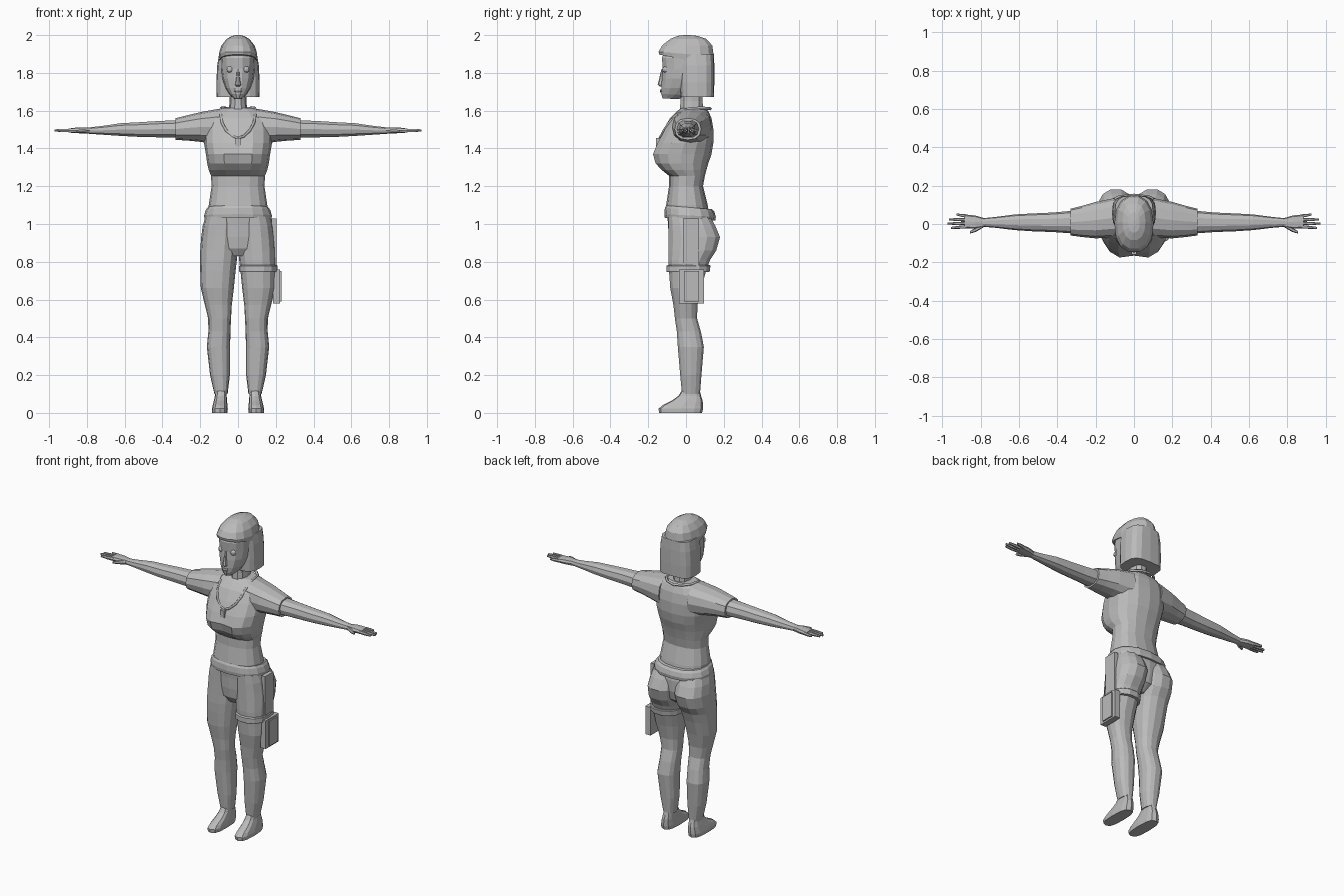
import bpy, bmesh, math
from mathutils import Vector
from mathutils.bvhtree import BVHTree

grey = bpy.data.materials.new("plain_grey")
grey.diffuse_color = (0.5, 0.5, 0.5, 1)


def finish(name, bm):
    bmesh.ops.recalc_face_normals(bm, faces=bm.faces)
    me = bpy.data.meshes.new(name)
    bm.to_mesh(me)
    bm.free()
    me.materials.append(grey)
    ob = bpy.data.objects.new(name, me)
    bpy.context.collection.objects.link(ob)
    return ob


def spow(v, p):
    return math.copysign(abs(v) ** p, v)


# Loft through rounded sections (t, a0, a1, b0, b1, tilt, dent).
# axis z: a is x and b is y; axis x: a is y and b is z.
def loft(name, rings, axis="z", n=16, power=0.85, side=1):
    bm = bmesh.new()
    rows = []
    for r in rings:
        t, a0, a1, b0, b1 = r[:5]
        tilt = r[5] if len(r) > 5 else 0
        dent = r[6] if len(r) > 6 else 0
        row = []
        for i in range(n):
            w = 2 * math.pi * i / n
            a = (a0 + a1) / 2 + (a1 - a0) / 2 * spow(math.cos(w), power)
            db = (b1 - b0) / 2 * spow(math.sin(w), power)
            b = (b0 + b1) / 2 + db
            if i == n * 3 // 4:
                b += dent
            tt = t + tilt * db
            co = (a, b, tt) if axis == "z" else (tt, a, b)
            row.append(bm.verts.new((co[0] * side, co[1], co[2])))
        rows.append(row)
    for p, q in zip(rows, rows[1:]):
        for i in range(n):
            j = (i + 1) % n
            bm.faces.new((p[i], p[j], q[j], q[i]))
    bm.faces.new(rows[0])
    bm.faces.new(rows[-1])
    return finish(name, bm)


def pair(name, rings, **kw):
    for label, s in (("left_", 1), ("right_", -1)):
        loft(label + name, rings, side=s, **kw)


def sym(z, w, f, b, tilt=0, dent=0):
    return (z, -w, w, f, b, tilt, dent)


def box(name, x0, x1, y0, y1, z0, z1):
    bm = bmesh.new()
    bmesh.ops.create_cube(bm, size=1)
    for v in bm.verts:
        v.co = ((x0 + x1) / 2 + v.co.x * (x1 - x0), (y0 + y1) / 2 + v.co.y * (y1 - y0),
                (z0 + z1) / 2 + v.co.z * (z1 - z0))
    return finish(name, bm)


# Shirt body with bust
shirt = loft("shirt", [
    sym(1.04, .155, -.10, .125), sym(1.10, .155, -.105, .115), sym(1.20, .14, -.09, .09),
    sym(1.255, .143, -.09, .10), sym(1.285, .155, -.135, .108, 0, .015),
    sym(1.32, .163, -.17, .118, 0, .02), sym(1.37, .17, -.185, .135, 0, .02),
    sym(1.43, .18, -.16, .145, 0, .012), sym(1.50, .18, -.12, .145),
    sym(1.56, .165, -.085, .135), sym(1.595, .13, -.05, .12), sym(1.615, .085, -.025, .10)])
# Sleeves
pair("sleeve", [(.10, -.07, .135, 1.42, 1.61), (.20, -.075, .115, 1.435, 1.592),
                (.27, -.068, .095, 1.442, 1.575), (.33, -.06, .08, 1.445, 1.56)],
     axis="x", n=12)
# Arms
pair("arm", [(.31, -.05, .07, 1.455, 1.552), (.42, -.042, .06, 1.457, 1.547),
             (.53, -.038, .055, 1.46, 1.54), (.62, -.032, .05, 1.465, 1.535),
             (.72, -.02, .037, 1.472, 1.52), (.79, -.014, .03, 1.477, 1.512)],
     axis="x", n=10)
# Hands, fingers and thumbs
pair("palm", [(.78, -.014, .03, 1.478, 1.511), (.83, -.025, .045, 1.48, 1.512),
              (.885, -.022, .05, 1.482, 1.508)], axis="x", n=8, power=.6)
for k, (y, drift, tip) in enumerate([(-.014, -.006, .955), (.004, -.002, .972),
                                    (.022, .002, .965), (.041, .008, .925)]):
    pair("finger_%d" % (k + 1), [
        (.87, y - .009, y + .009, 1.484, 1.506),
        ((.87 + tip) / 2, y + drift / 2 - .008, y + drift / 2 + .008, 1.485, 1.505),
        (tip, y + drift - .005, y + drift + .005, 1.489, 1.502)], axis="x", n=6)
pair("thumb", [(.785, -.018, .005, 1.483, 1.507), (.825, -.041, -.02, 1.482, 1.503),
               (.855, -.05, -.036, 1.484, 1.498)], axis="x", n=6)

# Trousers: pelvis, then a leg on each side
loft("pelvis", [sym(.83, .05, -.06, .08), sym(.87, .13, -.085, .13),
                sym(.93, .17, -.092, .145), sym(1.0, .178, -.095, .145),
                sym(1.05, .165, -.10, .135)])
pair("trouser_leg", [
    (.10, .055, .125, -.022, .075), (.20, .043, .148, -.032, .083),
    (.35, .042, .165, -.045, .096), (.43, .040, .157, -.05, .08),
    (.50, .037, .158, -.06, .06), (.57, .033, .175, -.068, .062),
    (.66, .022, .197, -.085, .082), (.75, .013, .20, -.092, .108),
    (.81, .006, .20, -.095, .13), (.86, 0, .20, -.095, .163),
    (.93, -.005, .195, -.095, .183), (.99, -.005, .187, -.095, .158),
    (1.04, 0, .172, -.095, .13)], n=14)
# Belt
loft("belt", [sym(1.025, .177, -.112, .155, -.05), sym(1.045, .18, -.115, .158, -.05),
              sym(1.075, .17, -.112, .15, -.08), sym(1.088, .16, -.105, .138, -.08)])

# Shoes with low toes
pair("shoe", [(0, .056, .137, -.143, .085), (.022, .054, .138, -.145, .09),
              (.04, .056, .134, -.125, .09), (.065, .058, .128, -.075, .088),
              (.09, .06, .122, -.04, .08), (.13, .063, .118, -.015, .07)],
     n=12, power=.7)

# Holster hung from the belt and strapped to one thigh
loft("thigh_strap", [(.745, .008, .208, -.104, .125), (.75, .006, .21, -.106, .128),
                     (.778, .006, .21, -.106, .132), (.782, .01, .206, -.10, .128)], n=14)
box("holster_hanger", .178, .203, -.015, .068, .74, 1.03)
box("holster_pouch", .185, .222, -.037, .095, .58, .76)
box("holster_flap", .215, .23, -.01, .07, .59, .75)

# Neck and head
loft("neck", [sym(1.53, .065, -.06, .11), sym(1.60, .05, -.035, .095),
              sym(1.65, .044, -.032, .09), sym(1.76, .046, -.03, .09)], n=10)
loft("head", [sym(1.663, .022, -.125, -.04, -.05), sym(1.685, .045, -.133, .02, -.05),
              sym(1.72, .066, -.133, .06), sym(1.77, .083, -.13, .09),
              sym(1.82, .09, -.126, .11), sym(1.88, .093, -.13, .12),
              sym(1.94, .07, -.10, .11)], n=14, power=.9)
# Nose, lips and eyes
loft("nose", [sym(1.728, .012, -.138, -.11), sym(1.737, .015, -.15, -.11),
              sym(1.77, .010, -.142, -.11), sym(1.82, .006, -.130, -.11)], n=8)
loft("lips", [sym(1.693, .012, -.134, -.11), sym(1.703, .022, -.138, -.11),
              sym(1.713, .012, -.136, -.11)], n=8)
for label, s in (("left_eye", 1), ("right_eye", -1)):
    bm = bmesh.new()
    bmesh.ops.create_uvsphere(bm, u_segments=10, v_segments=6, radius=.018)
    bmesh.ops.translate(bm, verts=bm.verts, vec=(.043 * s, -.107, 1.818))
    finish(label, bm)

# Hair: crown with fringe, and a straight bob behind the face
loft("hair_crown", [sym(1.868, .098, -.145, .148, -.2), sym(1.90, .102, -.148, .15, -.08),
                    sym(1.945, .088, -.13, .142), sym(1.98, .06, -.085, .11),
                    sym(1.996, .03, -.045, .06), sym(2.0, .008, -.01, .02)], n=14)
loft("hair_bob", [sym(1.672, .114, -.03, .148), sym(1.75, .115, -.034, .15),
                  sym(1.84, .110, -.036, .15), sym(1.90, .10, -.045, .148)],
     n=16, power=.62)

# Neckline trim laid over the shirt, with a pendant
bvh = BVHTree.FromObject(shirt, bpy.context.evaluated_depsgraph_get())


def on_shirt(x, z):
    hit = bvh.ray_cast(Vector((x, -1, z)), Vector((0, 1, 0)))[0]
    return (x, hit.y if hit else -.02, z)


half = [(.05, .115, 1.612), (.088, .075, 1.614), (.092, .01, 1.608)]
half += [on_shirt(x, z) for x, z in [(.09, 1.575), (.083, 1.535), (.062, 1.495), (.03, 1.465)]]
loop = [(0, .13, 1.61)] + half + [on_shirt(0, 1.455)]
loop += [(-x, y, z) for x, y, z in reversed(half)]
curve = bpy.data.curves.new("neckline_trim", "CURVE")
curve.dimensions = "3D"
curve.bevel_depth = .008
curve.bevel_resolution = 0
spline = curve.splines.new("POLY")
spline.points.add(len(loop) - 1)
for p, co in zip(spline.points, loop):
    p.co = (*co, 1)
spline.use_cyclic_u = True
curve.materials.append(grey)
bpy.context.collection.objects.link(bpy.data.objects.new("neckline_trim", curve))
y = on_shirt(0, 1.43)[1]
box("pendant", -.014, .014, y - .012, y + .02, 1.41, 1.455)
